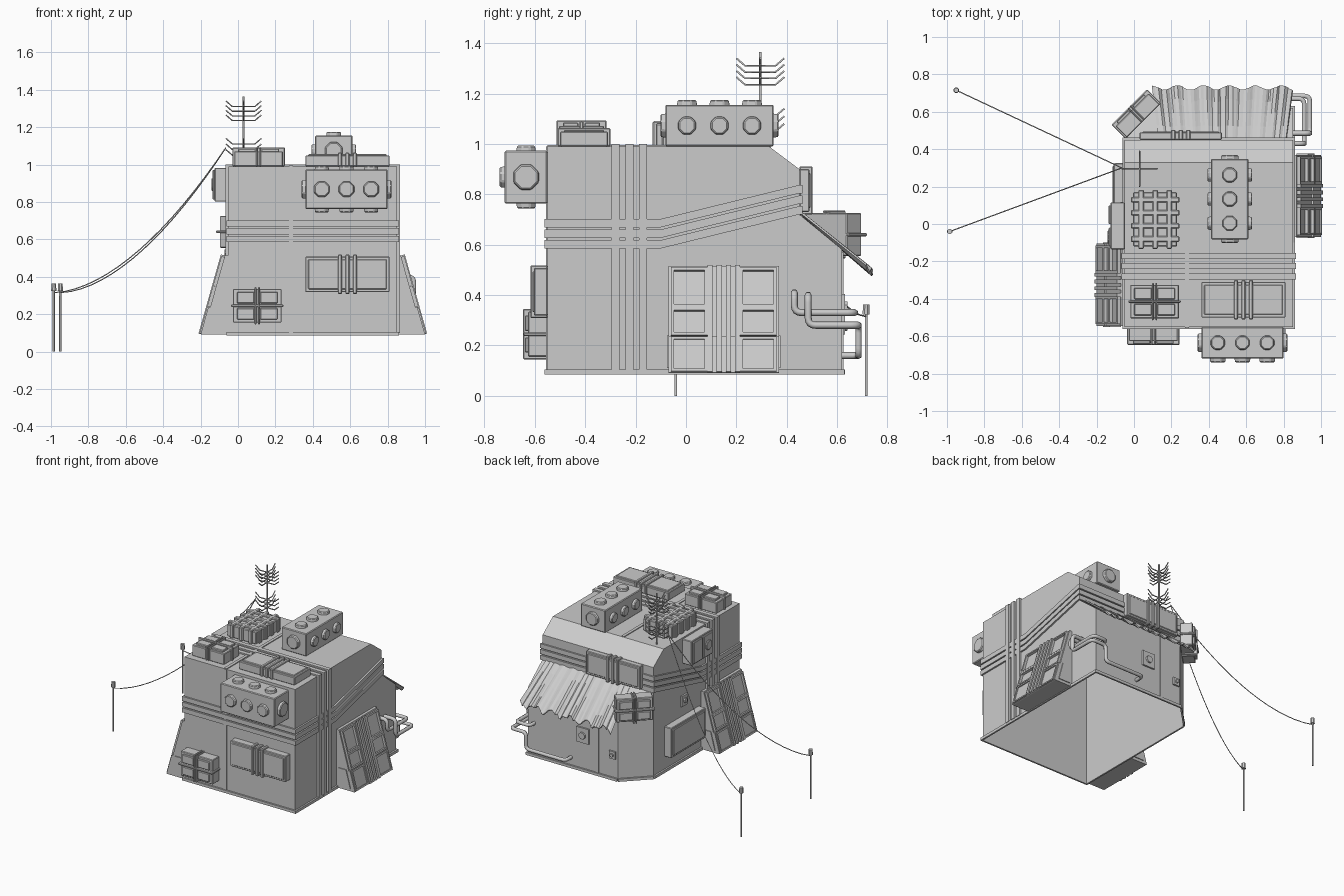
import bpy, bmesh, math
from mathutils import Matrix, Vector

if "Cube" in bpy.data.objects:
    bpy.data.objects.remove(bpy.data.objects["Cube"])

grey = bpy.data.materials.new("plain grey")
grey.use_nodes = True
grey.diffuse_color = (0.6, 0.6, 0.6, 1)
grey.node_tree.nodes["Principled BSDF"].inputs["Base Color"].default_value = (0.6, 0.6, 0.6, 1)


def link(name, data):
    ob = bpy.data.objects.new(name, data)
    bpy.context.collection.objects.link(ob)
    data.materials.append(grey)
    return ob


def frame(origin, out, up=(0, 0, 1)):
    """Local axes: u across, v up, w outwards from the wall."""
    w, v = Vector(out).normalized(), Vector(up).normalized()
    m = Matrix((v.cross(w), v, w)).transposed().to_4x4()
    m.translation = origin
    return m


class Part:
    def __init__(self):
        self.bm = bmesh.new()

    def box(self, x0, x1, y0, y1, z0, z1):
        lo, hi = Vector((x0, y0, z0)), Vector((x1, y1, z1))
        m = Matrix.Translation((lo + hi) / 2) @ Matrix.Diagonal((*(hi - lo), 1))
        bmesh.ops.create_cube(self.bm, size=1, matrix=m)

    def block(self, u, v, wid, high, w0, w1):
        self.box(u - wid / 2, u + wid / 2, v - high / 2, v + high / 2, w0, w1)

    def knob(self, pos, axis, r, h=0.04):
        rot = Vector(axis).to_track_quat('Z', 'Y').to_matrix().to_4x4()
        m = Matrix.Translation(pos) @ rot @ Matrix.Rotation(math.pi / 8, 4, 'Z')
        bmesh.ops.create_cone(self.bm, cap_ends=True, segments=8, radius1=r,
                              radius2=r * 0.9, depth=h, matrix=m)

    def prism(self, pts, lo, hi, axis):
        put = {"x": lambda a, b, c: (c, a, b), "y": lambda a, b, c: (a, c, b),
               "z": lambda a, b, c: (a, b, c)}[axis]
        rings = [[self.bm.verts.new(put(a, b, c)) for a, b in pts] for c in (lo, hi)]
        for ring in rings:
            self.bm.faces.new(ring)
        for i in range(len(pts)):
            j = (i + 1) % len(pts)
            self.bm.faces.new((rings[0][i], rings[0][j], rings[1][j], rings[1][i]))
        bmesh.ops.recalc_face_normals(self.bm, faces=self.bm.faces)

    def drop(self, rule):
        self.bm.normal_update()
        gone = [f for f in self.bm.faces if rule(f.normal, f.calc_center_median())]
        bmesh.ops.delete(self.bm, geom=gone, context='FACES')

    def done(self, name, m=Matrix(), bevel=0):
        bmesh.ops.recalc_face_normals(self.bm, faces=self.bm.faces)
        self.bm.transform(m)
        me = bpy.data.meshes.new(name)
        self.bm.to_mesh(me)
        ob = link(name, me)
        if bevel:
            mod = ob.modifiers.new("bevel", 'BEVEL')
            mod.width, mod.segments = bevel, 1
        return ob


def tube(name, paths, r):
    cu = bpy.data.curves.new(name, 'CURVE')
    cu.dimensions, cu.bevel_depth, cu.bevel_resolution = '3D', r, 1
    cu.use_fill_caps = True
    for path in paths:
        sp = cu.splines.new('POLY')
        sp.points.add(len(path) - 1)
        for p, co in zip(sp.points, path):
            p.co = (*co, 1)
    return link(name, cu)


def rounded(path, r=0.03):
    pts = [Vector(p) for p in path]
    out = [pts[0]]
    for a, b, c in zip(pts, pts[1:], pts[2:]):
        p, q = b + (a - b).normalized() * r, b + (c - b).normalized() * r
        out += [p.lerp(b, t).lerp(b.lerp(q, t), t) for t in (0, .25, .5, .75, 1)]
    return out + [pts[-1]]


L, R, F, B, TOP = -0.05, 0.85, -0.55, 0.45, 0.99

# main shell and lower back room, both open underneath
p = Part()
p.prism([(F, .09), (F, TOP), (.33, TOP), (B, .9), (B, .72), (B, .09)], L, R, "x")
p.drop(lambda n, c: n.z < -.9 or (n.y > .9 and c.z < .72))
p.done("main_shell")
p = Part()
p.prism([(R, B), (R, .62), (.12, .62), (L, B)], .09, .72, "z")
for v in p.bm.verts:
    if v.co.z > .5:
        v.co.z -= (v.co.y - B) * .82
p.drop(lambda n, c: n.z < -.9 or n.y < -.9)
p.done("back_room")

# base trim
p = Part()
p.box(L - .012, R + .012, F - .012, F, .085, .105)
p.box(R, R + .012, F, .63, .085, .105)
p.box(L - .012, L, F, B, .085, .105)
p.box(.12, R, .62, .632, .085, .105)
p.done("base_trim")
p = Part()
p.block(0, .095, .24, .02, 0, .012)
chamfer = (.035, .535, 0)
p.done("corner_trim", frame(chamfer, (-1, 1, 0)))

# three horizontal ridges, climbing towards the back on both sides
p = Part()
for i in range(3):
    z0 = .585 + i * .042
    z1, rise = z0 + .033, .135
    pts = [(F, z0), (-.1, z0), (B, z0 + rise), (B, z1 + rise), (-.1, z1), (F, z1)]
    p.prism(pts, L - .012, L, "x")
    p.prism(pts, R, R + .012, "x")
    p.box(L - .012, R + .012, F - .012, F, z0, z1)
    p.box(L - .012, R + .012, B, B + .012, z0 + rise, z1 + rise)
p.done("wall_ridges")

# straps over the roof and the centre seam
p = Part()
for y in (-.28, -.225, -.17):
    for x in (L - .016, R):
        p.box(x, x + .016, y - .016, y + .016, .1, TOP)
    p.box(L - .016, R + .016, y - .016, y + .016, TOP, TOP + .01)
p.done("roof_straps")
p = Part()
p.box(.272, .294, F - .006, F, .1, TOP)
p.box(.272, .294, F, .33, TOP, TOP + .006)
p.box(.272, .294, .62, .626, .1, .57)
p.done("centre_seam")


def grid_box(name, m, wid, high, deep):
    p = Part()
    p.block(0, 0, wid, high, 0, deep * .85)
    for s in (-1, 1):
        for t in (-1, 1):
            p.block(s * wid * .24, t * high * .24, wid * .36, high * .34, 0, deep)
        p.block(s * wid * .035, 0, wid * .04, high + .02, 0, deep + .008)
    p.block(0, 0, wid + .02, high * .08, 0, deep + .006)
    p.done(name, m, .004)


def strap_box(name, m, wid, high, deep, straps=3):
    p = Part()
    p.block(0, 0, wid, high, 0, deep * .9)
    p.block(0, 0, wid - .03, high - .03, 0, deep)
    for i in range(straps):
        p.block((i - 1) * .04, 0, .022, high + .02, 0, deep + .008)
    p.done(name, m, .004)


def fan_unit(name, m, wid, high, deep, r):
    p = Part()
    p.block(0, 0, wid, high, 0, deep)
    for i in (-1, 0, 1):
        u = i * wid * .3
        p.knob((u, 0, deep), (0, 0, 1), r)
        for s in (-1, 1):
            p.knob((u, s * high / 2, deep / 2), (0, s, 0), r * .9)
    for s in (-1, 1):
        p.knob((s * wid / 2, 0, deep / 2), (s, 0, 0), r * 1.2)
    p.done(name, m, .005)


front, up, left_out = (0, -1, 0), (0, 0, 1), (-1, 0, 0)
grid_box("front_grid_box", frame((.103, F, .245), front), .26, .18, .09)
strap_box("front_strap_box", frame((.585, F, .413), front), .45, .19, .06)
fan_unit("front_fan_unit", frame((.58, F, .868), front), .44, .21, .17, .048)
grid_box("roof_grid_box", frame((.11, -.415, TOP), up, (0, 1, 0)), .26, .18, .095)
strap_box("roof_strap_box", frame((.585, -.405, TOP), up, (0, 1, 0)), .45, .19, .065)
fan_unit("roof_fan_unit", frame((.512, .133, TOP), up, (1, 0, 0)), .43, .2, .165, .045)
grid_box("corner_grid_box", frame((.05, .55, .64), (-1, 1, 0)), .25, .17, .1)
strap_box("side_low_box", frame((L, .125, .31), left_out), .4, .22, .065, 0)
strap_box("back_lip_box", frame((.25, B, .815), (0, 1, 0)), .44, .17, .045)

# upper side box with a vent
p = Part()
p.block(0, 0, .25, .18, 0, .075)
p.block(-.06, 0, .1, .16, 0, .085)
p.block(.06, 0, .1, .16, 0, .085)
p.knob((.06, 0, .085), (0, 0, 1), .04, .015)
p.done("side_upper_box", frame((L, -.01, .892), left_out), .004)

# waffle topped roof tank
p = Part()
p.block(0, 0, .235, .29, 0, .09)
for i in (-1, 0, 1):
    p.block(i * .075, 0, .03, .315, 0, .1)
for i in (-1.5, -.5, .5, 1.5):
    p.block(0, i * .07, .26, .03, 0, .1)
p.done("roof_waffle_tank", frame((.113, .025, TOP), up, (0, 1, 0)), .005)

# small wall vents
for name, m, size in (("back_vent", frame((.4, .62, .35), (0, 1, 0)), .1),
                      ("back_small_vent", frame((.16, .62, .27), (0, 1, 0)), .05),
                      ("side_vent", frame((L, .1, .53), left_out), .07)):
    p = Part()
    p.block(0, 0, size, size * 1.1, 0, .012)
    p.knob((0, 0, .012), (0, 0, 1), size * .28, .02)
    p.done(name, m)


# leaning wedge panels on both sides
def wedge(name, side, wall, y):
    x = lambda d: wall + side * d
    p = Part()
    p.prism([(x(0), .09), (x(.14), .09), (x(.02), .515), (x(0), .515)], y - .22, y + .22, "y")
    p.prism([(x(.02), .11), (x(.115), .11), (x(.08), .24), (x(.02), .24)], y - .226, y + .226, "y")
    p.done(name + "_body")
    p = Part()
    p.block(0, .075, .44, .15, 0, .01)
    for s in (-1, 1):
        for v, h in ((.075, .12), (.21, .09), (.35, .14)):
            for k in (-1, 1):
                p.block(s * .137 + k * .067, v, .012, h + .024, 0, .017)
                p.block(s * .137, v + k * (h / 2 + .006), .146, .012, 0, .017)
    for i in (-1.5, -.5, .5, 1.5):
        p.block(i * .036, .22, .02, .44, 0, .022)
    p.done(name + "_panel", frame((x(.14), y, .09), (side * .425, 0, .12), (-side * .12, 0, .425)))


wedge("left_wedge", 1, R, .15)
wedge("right_wedge", -1, L, -.325)

# corrugated awning with a ragged lower edge
bm = bmesh.new()
bmesh.ops.create_grid(bm, x_segments=52, y_segments=4, size=1)
for v in bm.verts:
    u, t = v.co.x, (1 - v.co.y) / 2
    wave = math.sin(u * 38 + 2 * math.sin(u * 7))
    reach = t * (.275 + .012 * math.sin(u * 17))
    v.co = (.475 + u * (.34 + .035 * t), B + reach, .725 - .83 * reach + wave * .012 * (.3 + t * .7))
me = bpy.data.meshes.new("awning")
bm.to_mesh(me)
link("awning", me).modifiers.new("thickness", 'SOLIDIFY').thickness = .008

# pipes round the back corner
tube("corner_pipes", [
    rounded([(R, .485, .4), (.94, .485, .4), (.94, .485, .28), (.94, .685, .28),
             (.82, .685, .28), (.82, .685, .16), (.5, .685, .16), (.5, .62, .16)]),
    rounded([(R, .43, .41), (.91, .43, .41), (.91, .43, .33), (.91, .67, .33),
             (.8, .67, .33), (.8, .61, .33)])], .014)

# aerial with crossed arms
ax, ay = .03, .295
arms = []
for z in (1.05, 1.08, 1.11, 1.235, 1.26, 1.285, 1.31):
    bend = [(-.095, z + .03), (-.06, z), (.06, z), (.095, z + .03)]
    arms += [[(ax + d, ay, h) for d, h in bend], [(ax, ay + d, h) for d, h in bend]]
tube("aerial_arms", arms, .004)
tube("aerial_mast", [[(ax, ay, TOP), (ax, ay, 1.365)]], .006)

# sagging wires and their posts
start = Vector((-.065, .3, 1.09))
for name, x, y in (("back", -.95, .715), ("front", -.985, -.04)):
    wire = []
    for i in range(17):
        t = i / 16
        wire.append((start.x + (x - start.x) * t, start.y + (y - start.y) * t,
                     .315 + .775 * (1 - t) ** 1.75))
    tube(name + "_wire", [wire], .003)
    tube(name + "_post", [[(x, y, 0), (x, y, .33)]], .006)
    p = Part()
    p.knob((x, y, .343), (0, 0, 1), .015, .04)
    p.done(name + "_insulator")
